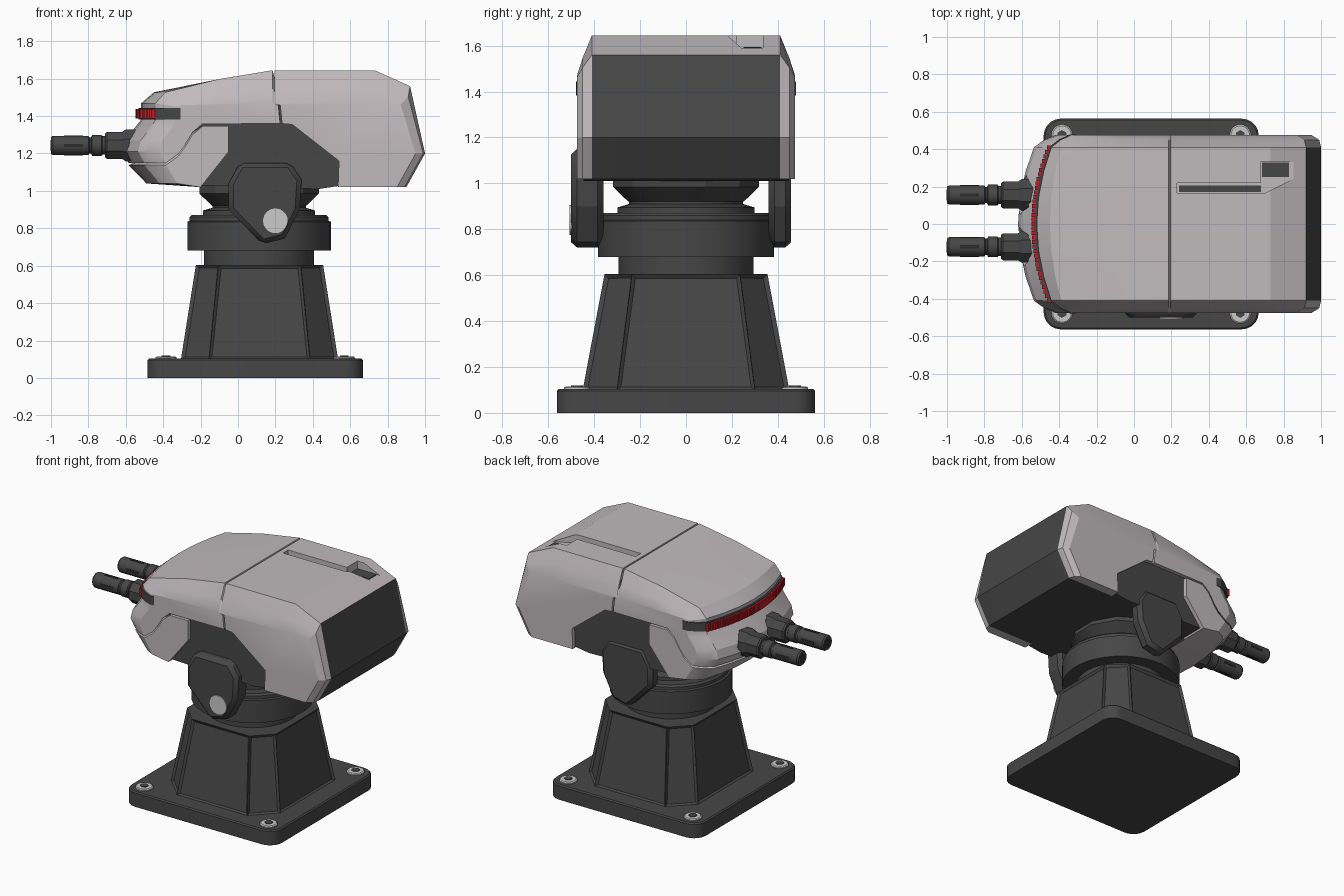
import bpy, bmesh, math
from mathutils import Vector

if "Cube" in bpy.data.objects:
    bpy.data.objects.remove(bpy.data.objects["Cube"])


def material(name, r, g, b):
    m = bpy.data.materials.new(name)
    m.diffuse_color = (r, g, b, 1)
    m.use_nodes = True
    m.node_tree.nodes["Principled BSDF"].inputs["Base Color"].default_value = m.diffuse_color
    return m


LIGHT = material("pale_grey", 0.53, 0.49, 0.505)
DARK = material("dark_grey", 0.062, 0.062, 0.062)
BLACK = material("near_black", 0.025, 0.025, 0.025)
RED = material("red", 0.5, 0.012, 0.018)
STEEL = material("steel", 0.6, 0.6, 0.6)


def loft(name, rings, mats, rule=None, inset=None, bevel=0):
    """Skin a list of equal-length rings and cap both ends."""
    bm = bmesh.new()
    rows = [[bm.verts.new(p) for p in r] for r in rings]
    n = len(rows[0])
    sides = []
    for a, b in zip(rows, rows[1:]):
        for i in range(n):
            j = (i + 1) % n
            sides.append(bm.faces.new((a[i], a[j], b[j], b[i])))
    bm.faces.new(rows[0][::-1])
    bm.faces.new(rows[-1])
    bmesh.ops.recalc_face_normals(bm, faces=bm.faces[:])
    if inset:
        bmesh.ops.inset_individual(bm, faces=sides, thickness=inset[0], depth=inset[1])
    if rule:
        bm.normal_update()
        for f in bm.faces:
            f.material_index = rule(f.normal, f.calc_center_median())
    me = bpy.data.meshes.new(name)
    bm.to_mesh(me)
    bm.free()
    ob = bpy.data.objects.new(name, me)
    bpy.context.collection.objects.link(ob)
    for m in mats:
        me.materials.append(m)
    if bevel:
        mod = ob.modifiers.new("bevel", "BEVEL")
        mod.width, mod.segments, mod.angle_limit = bevel, 1, math.radians(50)
    return ob


def lathe(name, pts, origin, mat, axis=(0, 0, 1), n=32):
    """Round part from (radius, height) pairs along an axis."""
    q = Vector((0, 0, 1)).rotation_difference(Vector(axis))
    rings = [[Vector(origin) + q @ Vector((r * math.cos(t), r * math.sin(t), h))
              for t in ((k + 0.5) * math.tau / n for k in range(n))] for r, h in pts]
    return loft(name, rings, [mat])


def box(name, x, y, z, mat):
    c = [(x[0], y[0]), (x[1], y[0]), (x[1], y[1]), (x[0], y[1])]
    return loft(name, [[(a, b, h) for a, b in c] for h in z], [mat])


def cut(target, cutter):
    mod = target.modifiers.new("cut", "BOOLEAN")
    mod.operation, mod.solver, mod.object = "DIFFERENCE", "EXACT", cutter
    bpy.context.view_layer.objects.active = target
    bpy.ops.object.modifier_apply(modifier=mod.name)
    bpy.data.objects.remove(cutter)


# Cross-wise slices of the armoured hull: y, shoulder height factor, nose sweep, tail sweep
HALF = [(0.14, 1, 0.01, 0), (0.28, 1, 0.04, 0), (0.41, 1, 0.085, 0),
        (0.45, 0.5, 0.14, 0.01), (0.475, 0.1, 0.2, 0.05)]
SLICES = [(-y, k, s, t) for y, k, s, t in HALF[::-1]] + [(0, 1, 0, 0)] + HALF


def hull(name, profile, mats, scale=1.0, rule=None):
    rings = []
    for y, k, s, t in SLICES:
        ring = []
        for x, z in profile:
            w = min(1, max(0, (-0.2 - x) / 0.35))
            xx = x + s * w - (t if x > 0.85 else 0)
            ring.append((xx, y * scale, 1.45 + (z - 1.45) * k if z > 1.45 else z))
        rings.append(ring)
    return loft(name, rings, mats, rule)


# Base plate with rounded corners
def plate_ring(hx, hy, r, z):
    ring = []
    for i, (sx, sy) in enumerate([(1, 1), (-1, 1), (-1, -1), (1, -1)]):
        for k in range(6):
            t = (i + k / 5) * math.pi / 2
            ring.append((0.092 + sx * (hx - r) + r * math.cos(t), sy * (hy - r) + r * math.sin(t), z))
    return ring


loft("base_plate", [plate_ring(0.575, 0.563, 0.09, 0), plate_ring(0.575, 0.563, 0.09, 0.095),
                    plate_ring(0.567, 0.555, 0.085, 0.103)], [DARK])
for x in (-0.385, 0.568):
    for y in (-0.475, 0.475):
        lathe("bolt_washer", [(0.057, 0.09), (0.057, 0.11), (0.05, 0.115)], (x, y, 0), STEEL, n=20)
        lathe("bolt_head", [(0.027, 0.11), (0.027, 0.12)], (x, y, 0), DARK, n=6)


# Tapered pedestal with recessed panels
def octagon(hx, hy, c, z):
    q = [(hx, hy - c), (hx - c, hy), (c - hx, hy), (-hx, hy - c),
         (-hx, c - hy), (c - hx, -hy), (hx - c, -hy), (hx, c - hy)]
    return [(0.115 + x, y, z) for x, y in q]


loft("pedestal", [octagon(0.42, 0.45, 0.15, 0.10), octagon(0.34, 0.355, 0.12, 0.605)],
     [DARK], inset=(0.022, -0.014))

# Turning ring and the cradle cup above it
C = (0.113, 0, 0)
lathe("neck", [(0.295, 0.58), (0.295, 0.70)], C, DARK, n=40)
lathe("turning_ring", [(0.385, 0.68), (0.385, 0.835), (0.372, 0.84), (0.372, 0.86), (0.36, 0.872)], C, DARK, n=48)
lathe("ring_collar", [(0.3, 0.86), (0.3, 0.895), (0.25, 0.91), (0.25, 0.93)], C, DARK, n=40)
lathe("cradle_cup", [(0.26, 0.92), (0.33, 0.985), (0.33, 1.06)], C, DARK, n=12)

# Yoke arms on both sides
ARM = [(0.01, 1.15), (0.28, 1.15), (0.34, 1.06), (0.33, 0.90), (0.25, 0.745),
       (0.13, 0.715), (-0.05, 0.90), (-0.05, 1.04)]
for name, ya, yb in (("front_arm", -0.50, -0.36), ("rear_arm", 0.36, 0.458)):
    loft(name, [[(x, y, z) for x, z in ARM] for y in (ya, yb)], [DARK], bevel=0.025)
lathe("arm_pivot_cap", [(0.066, 0.48), (0.066, 0.507)], (0.2, 0, 0.84), STEEL, (0, -1, 0))

# Dark inner body, visible in the seams, bracket and underside
hull("inner_body", [(0.18, 1.57), (0.72, 1.57), (0.86, 1.52), (0.95, 1.2), (0.87, 1.04), (0.53, 1.025),
                    (0.43, 1.01), (-0.19, 1.03), (-0.46, 1.07), (-0.54, 1.19), (-0.46, 1.33),
                    (-0.44, 1.47)], [DARK], 0.94)


def under_dark(n, c):
    return 1 if abs(c.y) < 0.42 and (n.x > 0.9 or n.z < -0.3) else 0


def chin_dark(n, c):
    return 1 if abs(c.y) < 0.3 and n.x > 0.3 else 0


# Armour shells
cowl = hull("front_cowl", [(0.185, 1.645), (-0.10, 1.598), (-0.45, 1.527), (-0.52, 1.467), (-0.515, 1.385),
                           (-0.55, 1.34), (-0.605, 1.27), (-0.62, 1.21), (-0.585, 1.15), (-0.48, 1.197),
                           (-0.40, 1.243), (-0.30, 1.313), (-0.19, 1.358), (0.225, 1.36), (0.215, 1.52)], [LIGHT])
chin = hull("chin_armour", [(-0.585, 1.138), (-0.48, 1.185), (-0.40, 1.231), (-0.30, 1.301), (-0.19, 1.346),
                            (-0.05, 1.346), (-0.05, 1.21), (-0.2, 1.02), (-0.49, 1.04)],
            [LIGHT, DARK], rule=chin_dark)
rear = hull("rear_shell", [(0.196, 1.645), (0.73, 1.645), (0.92, 1.56), (1.0, 1.2), (0.90, 1.02), (0.535, 1.02),
                           (0.54, 1.16), (0.29, 1.355), (0.236, 1.36), (0.226, 1.52)],
            [LIGHT, DARK], rule=under_dark)

# Slot cut in the roof, with dark inlays
SLOT = [(0.23, 0.165), (0.70, 0.165), (0.91, 0.27), (0.86, 0.335), (0.68, 0.335), (0.68, 0.22), (0.23, 0.22)]
cut(rear, loft("slot_cutter", [[(x, y, z) for x, y in SLOT] for z in (1.59, 1.8)], [LIGHT]))
box("slot_inlay", (0.24, 0.68), (0.172, 0.205), (1.587, 1.595), DARK)
box("notch_inlay", (0.685, 0.83), (0.25, 0.33), (1.587, 1.595), DARK)

# Visor band with red ribs
hull("visor_band", [(-0.532, 1.443), (-0.532, 1.383), (-0.45, 1.383), (-0.45, 1.443)], [DARK], 1.008)
for i in range(35):
    y = -0.408 + i * 0.024
    x = -0.537 + 0.5 * y * y
    box("visor_rib", (x - 0.012, x + 0.03), (y - 0.0105, y + 0.0105), (1.387, 1.439), RED)

# Twin guns set into notches of the nose
for y in (0.155, -0.122):
    for shell in (cowl, chin):
        cut(shell, lathe("gun_cutter", [(0.105, -0.8), (0.105, -0.565)], (0, y, 1.245), LIGHT, (1, 0, 0), 6))
    o = (0, y, 1.243)
    lathe("gun_mount", [(0.07, -0.71), (0.078, -0.70), (0.078, -0.62), (0.092, -0.60), (0.092, -0.5)],
          o, DARK, (1, 0, 0), 8)
    lathe("barrel", [(0.045, -1.0), (0.052, -0.99), (0.052, -0.80), (0.044, -0.795), (0.044, -0.785),
                     (0.056, -0.78), (0.056, -0.73), (0.05, -0.725), (0.05, -0.69)], o, DARK, (1, 0, 0), 20)
    lathe("muzzle_bore", [(0.03, -1.002), (0.03, -0.99)], o, BLACK, (1, 0, 0), 16)
    for dy, dz in ((0, 0.0515), (0, -0.0515), (0.0515, 0), (-0.0515, 0)):
        a, b = (0.002, 0.009) if dy else (0.009, 0.002)
        box("barrel_vent", (-0.93, -0.83), (y + dy - a, y + dy + a),
            (1.243 + dz - b, 1.243 + dz + b), BLACK)

# Shading: crisp armour edges, smooth round parts
bpy.ops.object.select_all(action="SELECT")
bpy.context.view_layer.objects.active = cowl
bpy.ops.object.shade_smooth_by_angle(angle=math.radians(22))
